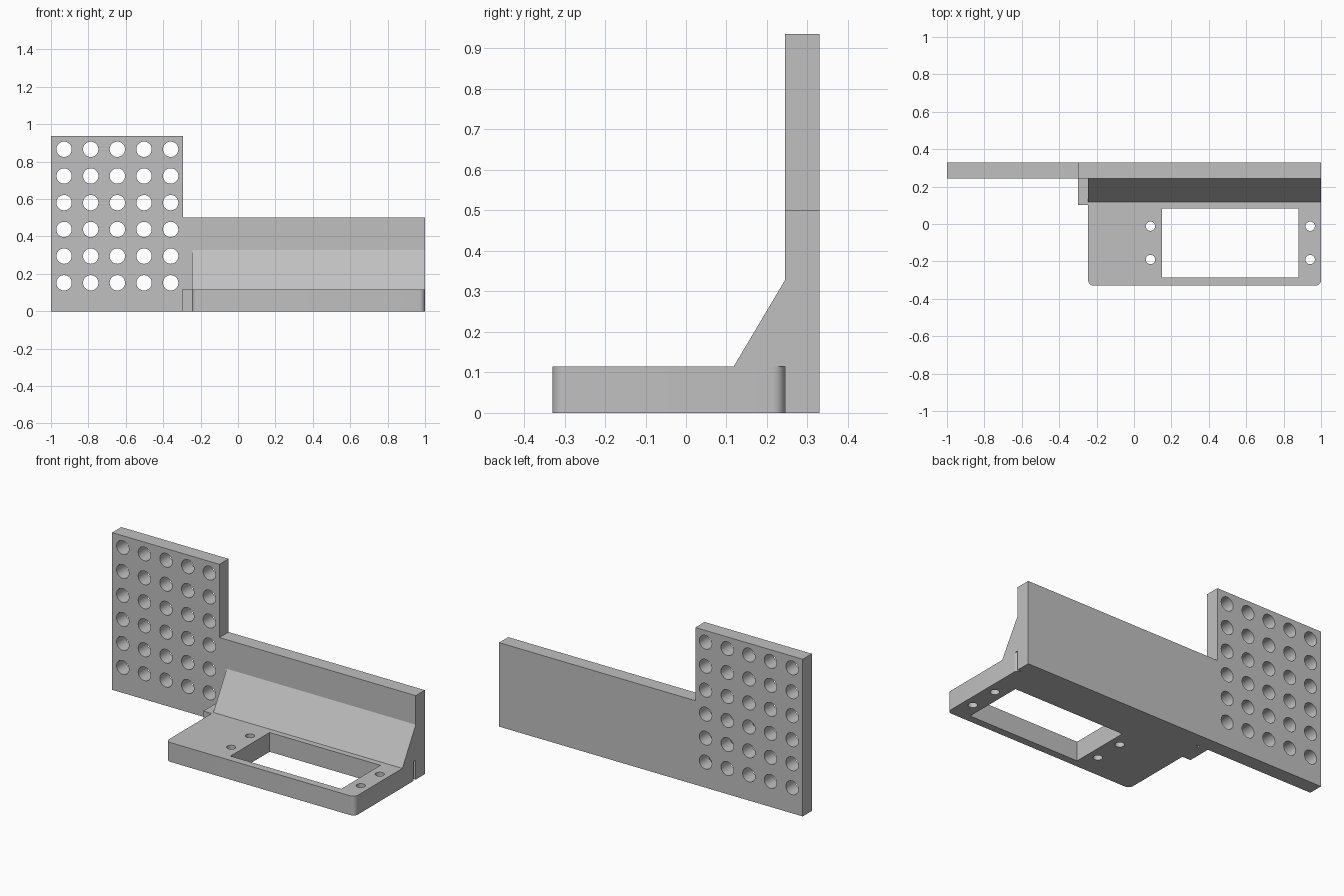
import bpy
import bmesh
from math import pi, sin, cos, radians
from mathutils import Vector

cube = bpy.data.objects.get("Cube")
if cube:
    bpy.data.objects.remove(cube, do_unlink=True)

grey = bpy.data.materials.new("light grey plastic")
grey.use_nodes = True
colour = (0.53, 0.53, 0.53, 1)
grey.diffuse_color = colour
grey.node_tree.nodes["Principled BSDF"].inputs["Base Color"].default_value = colour

AXES = {"x": (1, 2, 0), "y": (0, 2, 1), "z": (0, 1, 2)}


def add_prism(bm, outline, axis, low, high):
    """Extrude a flat outline along one axis between two coordinates."""
    u, v, w = AXES[axis]
    verts = []
    for a, b in outline:
        p = Vector()
        p[u], p[v], p[w] = a, b, low
        verts.append(bm.verts.new(p))
    face = bm.faces.new(verts)
    moved = bmesh.ops.extrude_face_region(bm, geom=[face])["geom"]
    shift = Vector()
    shift[w] = high - low
    bmesh.ops.translate(bm, vec=shift,
                        verts=[g for g in moved if isinstance(g, bmesh.types.BMVert)])


def make_object(name, prisms):
    bm = bmesh.new()
    for prism in prisms:
        add_prism(bm, *prism)
    bmesh.ops.recalc_face_normals(bm, faces=bm.faces)
    mesh = bpy.data.meshes.new(name)
    bm.to_mesh(mesh)
    bm.free()
    mesh.materials.append(grey)
    obj = bpy.data.objects.new(name, mesh)
    bpy.context.collection.objects.link(obj)
    return obj


def rectangle(a0, a1, b0, b1):
    return [(a0, b0), (a1, b0), (a1, b1), (a0, b1)]


def circle(a, b, radius, sides=32):
    return [(a + radius * cos(2 * pi * i / sides), b + radius * sin(2 * pi * i / sides))
            for i in range(sides)]


def rounded_rectangle(a0, a1, b0, b1, r, steps=8):
    centres = [(a1 - r, b1 - r), (a0 + r, b1 - r), (a0 + r, b0 + r), (a1 - r, b0 + r)]
    return [(a + r * cos(pi / 2 * (q + i / steps)), b + r * sin(pi / 2 * (q + i / steps)))
            for q, (a, b) in enumerate(centres) for i in range(steps + 1)]


def finish(obj, cuts=None):
    """Cut the holes, then smooth only the curved walls."""
    bpy.ops.object.select_all(action="DESELECT")
    bpy.context.view_layer.objects.active = obj
    obj.select_set(True)
    if cuts:
        cutter = make_object(obj.name + "_cutter", cuts)
        cutter.hide_render = True
        mod = obj.modifiers.new("holes", "BOOLEAN")
        mod.operation = "DIFFERENCE"
        mod.solver = "EXACT"
        mod.object = cutter
        bpy.ops.object.modifier_apply(modifier=mod.name)
        bpy.data.objects.remove(cutter, do_unlink=True)
    bpy.ops.object.shade_smooth_by_angle(angle=radians(30))


LEFT, RIGHT, STEP, TRAY_END = -1, 1, -0.293, -0.245
FRONT, PLATE_FRONT, BACK = -0.33, 0.244, 0.33
TRAY_TOP, WALL_TOP, PANEL_TOP = 0.115, 0.5, 0.936

# Upright plate with a tall perforated panel at one end
outline = [(LEFT, 0), (RIGHT, 0), (RIGHT, WALL_TOP), (STEP, WALL_TOP),
           (STEP, PANEL_TOP), (LEFT, PANEL_TOP)]
plate = make_object("back_plate", [(outline, "y", PLATE_FRONT, BACK)])
finish(plate, [(circle(-0.93 + 0.1425 * i, 0.152 + 0.1428 * j, 0.041), "y", 0.2, 0.4)
               for i in range(5) for j in range(6)])

# Tray with rounded corners, a window and four screw holes
tray = make_object("tray", [(rounded_rectangle(TRAY_END, RIGHT, FRONT, PLATE_FRONT, 0.03),
                             "z", 0, TRAY_TOP)])
cuts = [(rectangle(0.15, 0.88, -0.285, 0.083), "z", -0.1, 0.2)]
cuts += [(circle(x, y, 0.025), "z", -0.1, 0.2)
         for x in (0.088, 0.942) for y in (-0.19, -0.012)]
finish(tray, cuts)

# Sloped brace between tray and plate
slope = [(0.118, TRAY_TOP), (PLATE_FRONT, TRAY_TOP), (PLATE_FRONT, 0.327)]
finish(make_object("sloped_brace", [(slope, "x", TRAY_END, RIGHT)]))

# Small block beside the tray
finish(make_object("side_block", [(rectangle(-0.3, TRAY_END, 0.102, PLATE_FRONT),
                                   "z", 0, TRAY_TOP)]))
